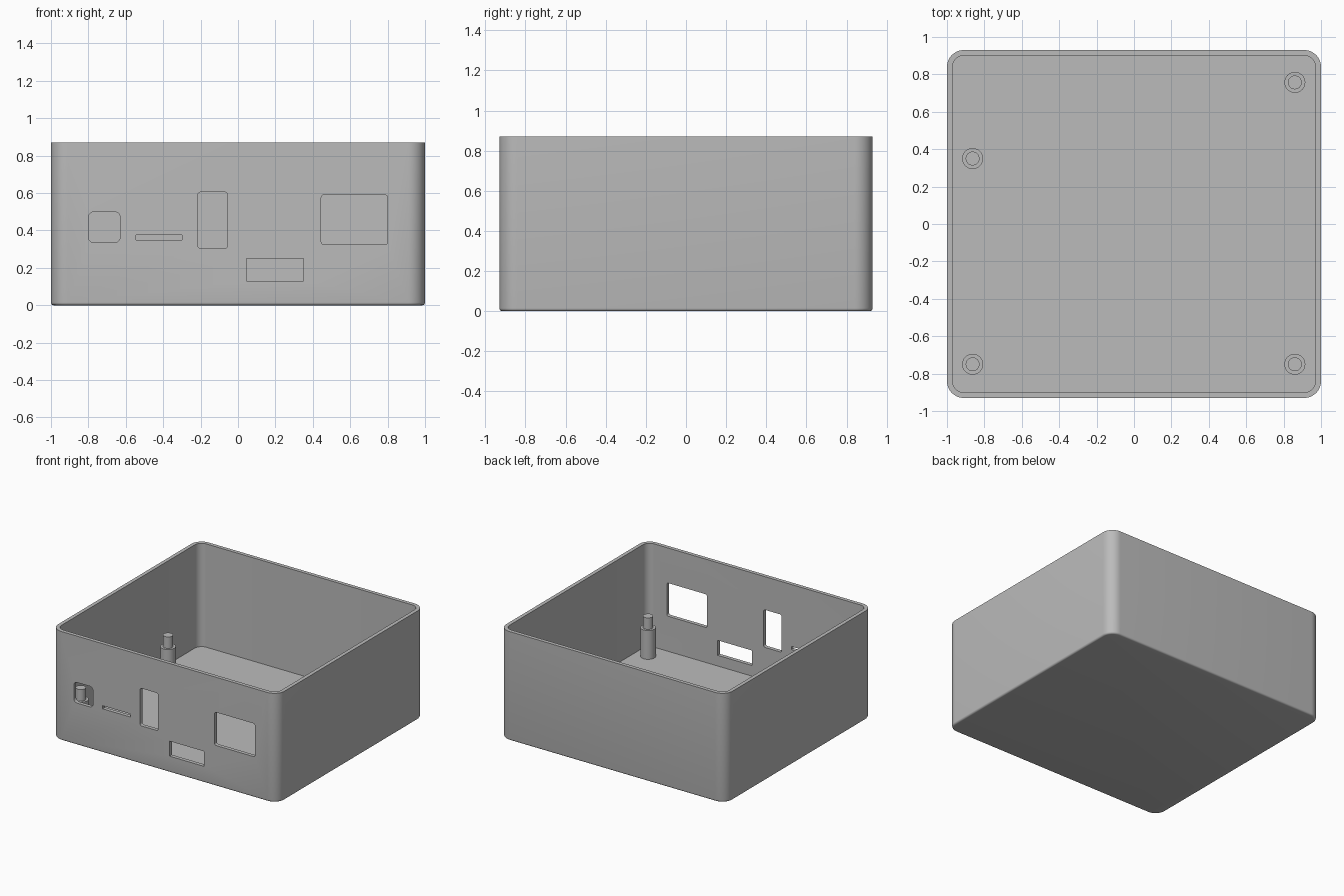
import bpy, bmesh, math

if "Cube" in bpy.data.objects:
    bpy.data.objects.remove(bpy.data.objects["Cube"])

HX, HY, HEIGHT, WALL, FLOOR = 1.0, 0.93, 0.87, 0.03, 0.045

grey = bpy.data.materials.new("light grey plastic")
grey.use_nodes = True
colour = (0.5, 0.5, 0.5, 1)
grey.diffuse_color = colour
grey.node_tree.nodes["Principled BSDF"].inputs["Base Color"].default_value = colour


def rounded_rect(hx, hy, r, steps=10):
    """Outline of a rounded rectangle, counter-clockwise."""
    if r <= 0:
        return [(-hx, -hy), (hx, -hy), (hx, hy), (-hx, hy)]
    pts = []
    for q, (sx, sy) in enumerate([(1, 1), (-1, 1), (-1, -1), (1, -1)]):
        for i in range(steps + 1):
            a = (q + i / steps) * math.pi / 2
            pts.append((sx * (hx - r) + r * math.cos(a), sy * (hy - r) + r * math.sin(a)))
    return pts


def loft(name, rings):
    """Skin equal-sized rings [(outline, z), ...] and cap both ends."""
    bm = bmesh.new()
    loops = [[bm.verts.new((x, y, z)) for x, y in pts] for pts, z in rings]
    for a, b in zip(loops, loops[1:]):
        for i in range(len(a)):
            j = (i + 1) % len(a)
            bm.faces.new((a[i], a[j], b[j], b[i]))
    bm.faces.new(loops[0][::-1])
    bm.faces.new(loops[-1])
    bmesh.ops.recalc_face_normals(bm, faces=bm.faces)
    mesh = bpy.data.meshes.new(name)
    bm.to_mesh(mesh)
    bm.free()
    mesh.materials.append(grey)
    obj = bpy.data.objects.new(name, mesh)
    bpy.context.collection.objects.link(obj)
    return obj


def activate(obj):
    bpy.ops.object.select_all(action="DESELECT")
    obj.select_set(True)
    bpy.context.view_layer.objects.active = obj


def smooth(obj):
    activate(obj)
    bpy.ops.object.shade_smooth_by_angle(angle=math.radians(35))


# Open tray: rounded lower edge, outer walls, rim, inner walls, floor
CORNER, FILLET = 0.09, 0.015
rings = []
for i in range(5):
    a = i / 4 * math.pi / 2
    d = FILLET * (1 - math.sin(a))
    rings.append((rounded_rect(HX - d, HY - d, CORNER - d), FILLET * (1 - math.cos(a))))
inner = rounded_rect(HX - WALL, HY - WALL, CORNER - WALL)
rings += [(rounded_rect(HX, HY, CORNER), HEIGHT), (inner, HEIGHT), (inner, FLOOR)]
tray = loft("case_tray", rings)

# Port openings in the front wall: x range, z range, corner radius
ports = [
    (-0.80, -0.63, 0.335, 0.50, 0.03),
    (-0.545, -0.30, 0.35, 0.375, 0),
    (-0.215, -0.055, 0.305, 0.605, 0.016),
    (0.045, 0.35, 0.13, 0.25, 0),
    (0.445, 0.80, 0.325, 0.59, 0.014),
]
for x0, x1, z0, z1, r in ports:
    outline = rounded_rect((x1 - x0) / 2, (z1 - z0) / 2, r, 5)
    cutter = loft("port_cutter", [(outline, -0.1), (outline, 0.1)])
    cutter.hide_render = True
    cutter.rotation_euler.x = math.pi / 2
    cutter.location = ((x0 + x1) / 2, -HY, (z0 + z1) / 2)
    activate(tray)
    cut = tray.modifiers.new("port", "BOOLEAN")
    cut.operation, cut.solver, cut.object = "DIFFERENCE", "EXACT", cutter
    bpy.ops.object.modifier_apply(modifier=cut.name)
    bpy.data.objects.remove(cutter)
smooth(tray)

# Stepped board posts: wide base with a narrower locating pin
posts = {
    "front_left": (0.86, -0.75),
    "back_left": (0.86, 0.757),
    "front_right": (-0.863, -0.75),
    "middle_right": (-0.863, 0.35),
}
base, pin = rounded_rect(0.056, 0.056, 0.056, 8), rounded_rect(0.037, 0.037, 0.037, 8)
for side, (x, y) in posts.items():
    post = loft(side + "_post", [(base, FLOOR - 0.01), (base, 0.275), (pin, 0.275), (pin, 0.367)])
    post.location = (x, y, 0)
    smooth(post)
